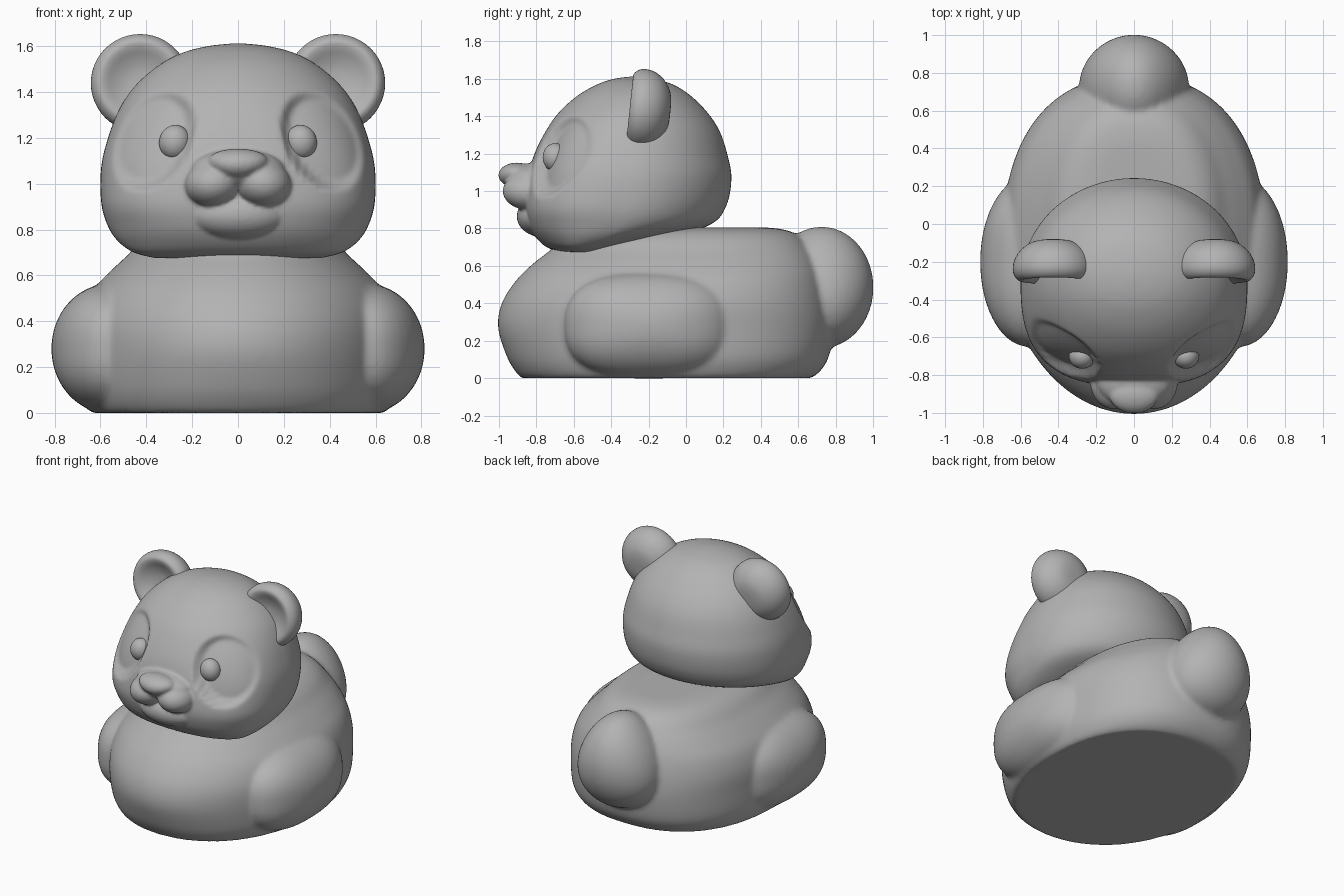
import bpy, bmesh, math
from mathutils import Vector, Matrix

cube = bpy.data.objects.get("Cube")
if cube:
    bpy.data.objects.remove(cube, do_unlink=True)

GREY = (0.45, 0.45, 0.45, 1.0)
mat = bpy.data.materials.new("soft_grey")
mat.use_nodes = True
mat.diffuse_color = GREY
bsdf = next(n for n in mat.node_tree.nodes if n.type == 'BSDF_PRINCIPLED')
bsdf.inputs["Base Color"].default_value = GREY
bsdf.inputs["Roughness"].default_value = 0.6


def spow(v, e):
    return math.copysign(abs(v) ** e, v)


def smoothstep(a, b, v):
    t = min(1, max(0, (v - a) / (b - a)))
    return t * t * (3 - 2 * t)


def catmull(rows, steps):
    """Smoothly interpolate between rows of numbers."""
    out = []
    for i in range(len(rows) - 1):
        a, b, c, d = rows[max(i - 1, 0)], rows[i], rows[i + 1], rows[min(i + 2, len(rows) - 1)]
        for k in range(steps):
            t = k / steps
            out.append([q + t / 2 * (r - p + t * (2 * p - 5 * q + 4 * r - s + t * (3 * (q - r) + s - p)))
                        for p, q, r, s in zip(a, b, c, d)])
    return out + [list(rows[-1])]


def loft(bm, rows, back_power=2.0, segs=128, steps=6):
    """Stack rounded rings, each row being (z, front y, back y, half width, front squareness)."""
    rings = []
    for z, y0, y1, w, front_power in catmull(rows, steps):
        ring = []
        for i in range(segs):
            a = math.tau * i / segs
            e = 2 / (back_power if math.sin(a) > 0 else front_power)
            ring.append(bm.verts.new((w * spow(math.cos(a), e),
                                      (y0 + y1) / 2 + (y1 - y0) / 2 * spow(math.sin(a), e), z)))
        rings.append(ring)
    for lo, hi in zip(rings, rings[1:]):
        for i in range(segs):
            j = (i + 1) % segs
            bm.faces.new((lo[i], lo[j], hi[j], hi[i]))
    bm.faces.new(rings[0][::-1])
    bm.faces.new(rings[-1])
    return [v for r in rings for v in r]


def blob(bm, centre, radii, power=2.0, taper=0.0, tilt=0.0):
    """Ellipsoid, optionally squared off in y-z and narrowed towards the top."""
    verts = bmesh.ops.create_uvsphere(bm, u_segments=40, v_segments=24, radius=1)["verts"]
    rot = Matrix.Rotation(tilt, 3, 'Y')
    for v in verts:
        x, y, z = v.co
        m = math.hypot(y, z)
        if power != 2 and m > 1e-5:
            k = m / (abs(y) ** power + abs(z) ** power) ** (1 / power)
            y, z = y * k, z * k
        p = Vector((x * radii[0] * (1 - taper * z), y * radii[1], z * radii[2]))
        v.co = rot @ p + Vector(centre)


def finish(name, bm, voxel=0.0, relax=0):
    bmesh.ops.recalc_face_normals(bm, faces=bm.faces[:])
    me = bpy.data.meshes.new(name)
    bm.to_mesh(me)
    bm.free()
    me.materials.append(mat)
    ob = bpy.data.objects.new(name, me)
    bpy.context.collection.objects.link(ob)
    me.shade_smooth()
    if voxel:
        r = ob.modifiers.new("fuse", 'REMESH')
        r.mode, r.voxel_size, r.use_smooth_shade = 'VOXEL', voxel, True
        s = ob.modifiers.new("soften", 'SMOOTH')
        s.factor, s.iterations = 0.5, relax
    return ob


# Body with side limbs and tail, fused into one soft form
bm = bmesh.new()
loft(bm, [(0, -.88, .67, .64, 2.1), (.04, -.915, .72, .665, 2.1), (.12, -.96, .765, .69, 2.05),
          (.27, -1.005, .785, .695, 2), (.4, -.985, .775, .69, 2), (.52, -.91, .75, .645, 2.05),
          (.61, -.82, .72, .565, 2.1), (.68, -.73, .68, .49, 2.1), (.75, -.66, .62, .42, 2.1),
          (.79, -.56, .54, .34, 2.1), (.805, -.4, .44, .22, 2)], back_power=2.35)
for side in (1, -1):
    blob(bm, (side * .56, -.2, .28), (.255, .45, .283), power=2.6)
blob(bm, (0, .725, .485), (.285, .278, .325), taper=.22)
finish("body", bm, voxel=.016, relax=8)

# Head, broad across the cheeks
bm = bmesh.new()
skull = loft(bm, [(.675, -.67, -.42, .36, 2.1), (.70, -.745, -.34, .455, 2.2), (.75, -.80, -.1, .525, 2.4),
                  (.82, -.84, .13, .57, 2.6), (.92, -.86, .215, .597, 2.7), (1.07, -.845, .243, .597, 2.5),
                  (1.2, -.81, .22, .567, 2.3), (1.32, -.75, .18, .52, 2.15), (1.42, -.68, .115, .455, 2.05),
                  (1.51, -.58, .025, .355, 2), (1.57, -.475, -.07, .245, 2), (1.6, -.385, -.17, .13, 2),
                  (1.612, -.3, -.26, .02, 2)])

# Recessed eye patches, leaning inwards at the top
lean = math.radians(30)
for v in skull:
    if v.co.y < -.3:
        dx, dz = abs(v.co.x) - .368, v.co.z - 1.185
        along = -dx * math.sin(lean) + dz * math.cos(lean)
        across = dx * math.cos(lean) + dz * math.sin(lean)
        r = math.hypot(along / .235, across / .16)
        depth = .06 - .025 * smoothstep(-.12, .12, across)
        v.co.y += depth * (1 - smoothstep(.78, 1.03, r))

# Muzzle lobes, bridge, chin and nose
for side in (1, -1):
    blob(bm, (side * .108, -.83, 1.0), (.125, .15, .103), tilt=side * .12)
blob(bm, (0, -.82, 1.06), (.205, .148, .09))
blob(bm, (0, -.77, .865), (.22, .135, .11))
blob(bm, (0, -.905, 1.085), (.128, .098, .067), taper=-.2)
finish("head", bm, voxel=.01, relax=3)

# Ears: turned cups with a rounded rim, gently dished at the front
EAR = [(0, -.045), (.06, -.05), (.11, -.068), (.15, -.09), (.18, -.095), (.205, -.072), (.215, -.035),
       (.206, .015), (.175, .065), (.12, .105), (.06, .12), (0, .122)]
for side, label in ((1, "left"), (-1, "right")):
    bm = bmesh.new()
    pts = [bm.verts.new((max(r, 0), y, 0)) for r, y in catmull(EAR, 3)]
    edges = [bm.edges.new(p) for p in zip(pts, pts[1:])]
    bmesh.ops.spin(bm, geom=pts + edges, cent=(0, 0, 0), axis=(0, 1, 0), angle=math.tau, steps=48)
    bmesh.ops.remove_doubles(bm, verts=bm.verts[:], dist=.0005)
    ear = finish(label + "_ear", bm)
    ear.location = (side * .427, -.205, 1.435)
    ear.rotation_euler = (math.radians(-6), 0, 0)

    # Eye
    bm = bmesh.new()
    blob(bm, (side * .275, -.7, 1.18), (.069, .066, .076), tilt=side * -.12)
    finish(label + "_eye", bm)
